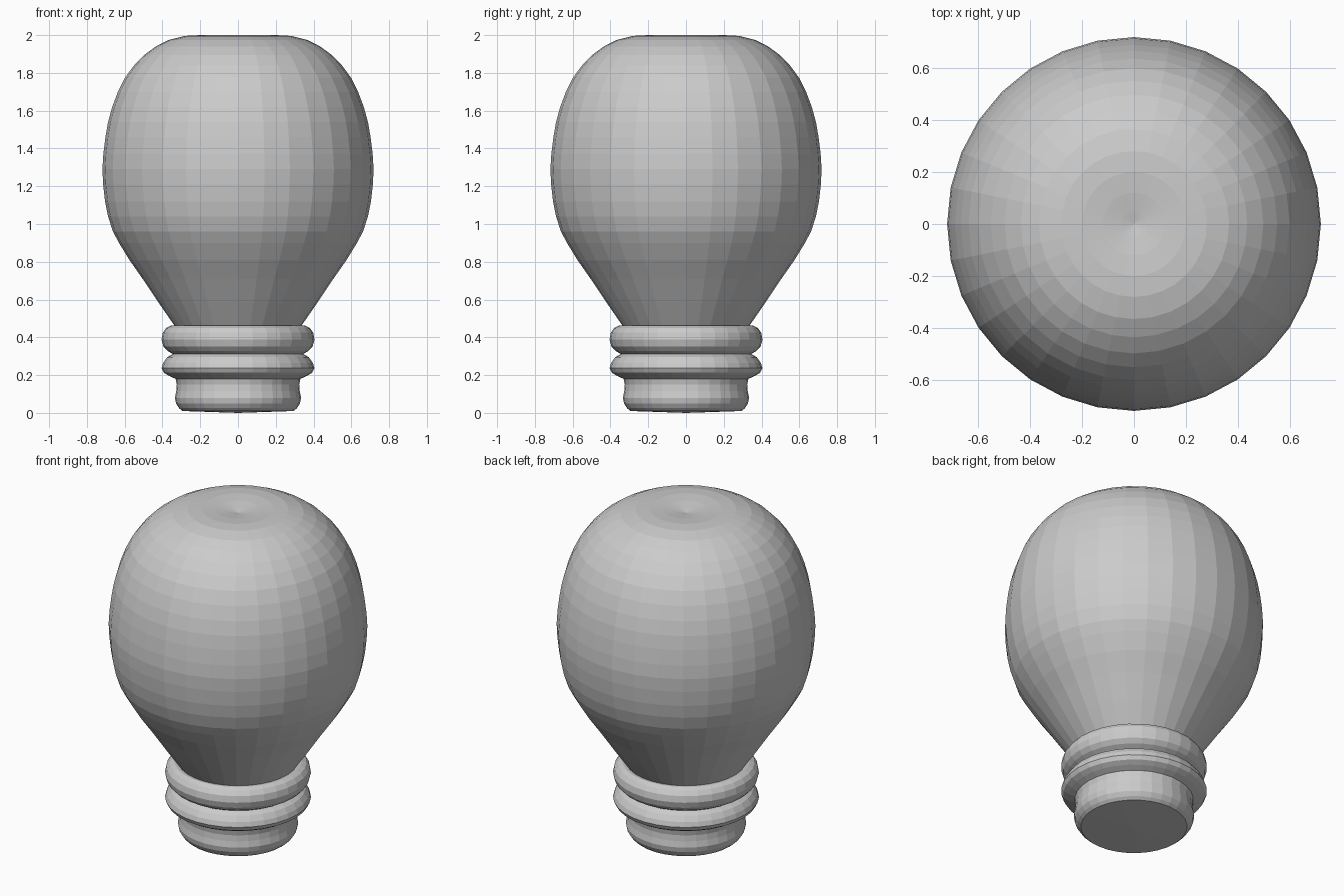
import bpy, bmesh
from math import cos, sin, pi

SIDES = 32


def lathe(name, profile, cap_bottom=None, cap_top=None):
    """Revolve (radius, z) points around z; caps are centre heights."""
    bm = bmesh.new()
    rings = [[bm.verts.new((r * cos(2 * pi * i / SIDES), r * sin(2 * pi * i / SIDES), z))
              for i in range(SIDES)] for r, z in profile]
    for a, b in zip(rings, rings[1:]):
        for i in range(SIDES):
            j = (i + 1) % SIDES
            bm.faces.new((a[i], a[j], b[j], b[i]))
    for ring, height in ((rings[0], cap_bottom), (rings[-1], cap_top)):
        if height is not None:
            centre = bm.verts.new((0, 0, height))
            for i in range(SIDES):
                bm.faces.new((ring[i], ring[(i + 1) % SIDES], centre))
    bmesh.ops.recalc_face_normals(bm, faces=bm.faces)
    mesh = bpy.data.meshes.new(name)
    bm.to_mesh(mesh)
    bm.free()
    obj = bpy.data.objects.new(name, mesh)
    bpy.context.collection.objects.link(obj)
    return obj


# Glass bulb, with a slight dimple at the crown
lathe("glass_bulb", [
    (0.335, 0.46), (0.42, 0.583), (0.505, 0.71), (0.575, 0.81), (0.63, 0.90),
    (0.662, 0.96), (0.688, 1.04), (0.704, 1.12), (0.714, 1.21), (0.718, 1.29),
    (0.713, 1.37), (0.702, 1.46), (0.688, 1.54), (0.666, 1.62), (0.636, 1.70),
    (0.598, 1.775), (0.55, 1.84), (0.497, 1.895), (0.435, 1.94), (0.365, 1.975),
    (0.28, 1.996), (0.20, 2.0), (0.12, 1.994), (0.05, 1.984),
], cap_top=1.975)

# Screw base with two rounded threads and a short foot
lathe("screw_base", [
    (0.295, 0.01), (0.312, 0.025), (0.328, 0.05), (0.334, 0.08), (0.327, 0.115),
    (0.324, 0.15), (0.33, 0.18), (0.365, 0.196), (0.393, 0.213), (0.405, 0.237),
    (0.396, 0.265), (0.375, 0.295), (0.345, 0.312), (0.373, 0.328), (0.395, 0.352),
    (0.405, 0.388), (0.398, 0.425), (0.38, 0.45), (0.355, 0.462), (0.335, 0.46),
], cap_bottom=0.0)
